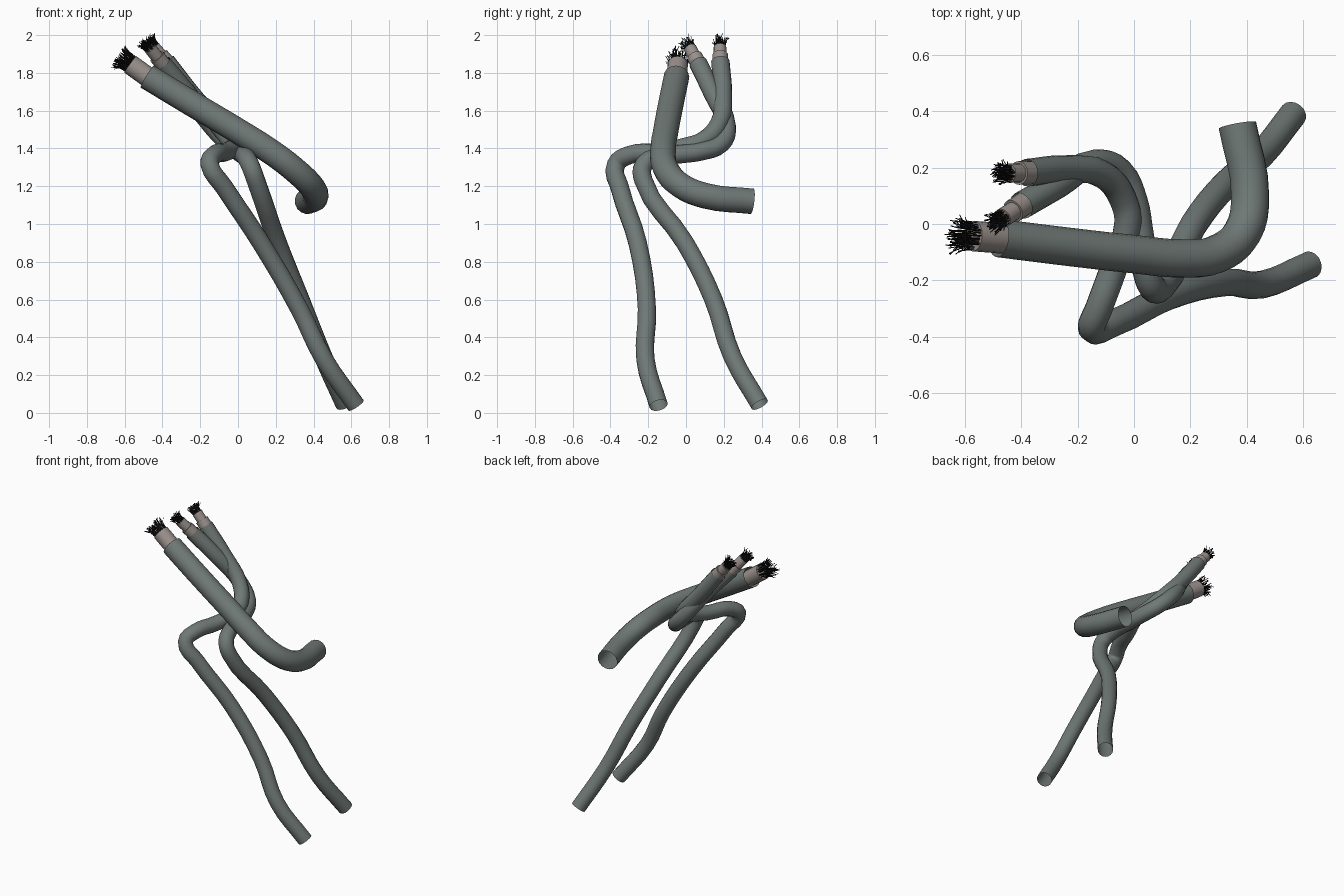
import bpy, math, random
from mathutils import Vector

if "Cube" in bpy.data.objects:
    bpy.data.objects.remove(bpy.data.objects["Cube"])

random.seed(4)


def material(name, rgb):
    m = bpy.data.materials.new(name)
    m.diffuse_color = (*rgb, 1)
    m.use_nodes = True
    m.node_tree.nodes["Principled BSDF"].inputs["Base Color"].default_value = m.diffuse_color
    return m


RUBBER = material("rubber", (0.16, 0.19, 0.18))
LINER = material("liner", (0.32, 0.28, 0.26))
WIRE = material("wire", (0.008, 0.008, 0.008))


def tube(name, paths, radius, mat, sides=16, steps=4, caps=False):
    """Sweep a round section along one or more smooth paths, as a mesh."""
    cu = bpy.data.curves.new(name, 'CURVE')
    cu.dimensions = '3D'
    cu.resolution_u = steps
    cu.bevel_depth = radius
    cu.bevel_resolution = (sides - 4) // 2
    cu.use_fill_caps = caps
    for pts in paths:
        sp = cu.splines.new('BEZIER')
        sp.bezier_points.add(len(pts) - 1)
        for bp, p in zip(sp.bezier_points, pts):
            bp.co = p
            bp.handle_left_type = bp.handle_right_type = 'AUTO'
    cu.materials.append(mat)
    ob = bpy.data.objects.new(name, cu)
    bpy.context.collection.objects.link(ob)
    bpy.ops.object.select_all(action='DESELECT')
    ob.select_set(True)
    bpy.context.view_layer.objects.active = ob
    bpy.ops.object.convert(target='MESH')
    bpy.ops.object.shade_smooth_by_angle(angle=math.radians(40))
    return ob


def frayed_wires(name, base, axis, radius, length, count):
    """Bundle of fine curling wires sticking out of the cut end."""
    u = axis.orthogonal().normalized()
    v = axis.cross(u)
    paths = []
    for _ in range(count):
        a, r = random.uniform(0, math.tau), radius * math.sqrt(random.random())
        off = (u * math.cos(a) + v * math.sin(a)) * r
        b = random.uniform(0, math.tau)
        curl = (u * math.cos(b) + v * math.sin(b)) * random.uniform(0, 0.022)
        h = length * random.uniform(0.65, 1.1)
        p = base + off
        paths.append([p - axis * 0.01, p + axis * h * 0.55 + off * 0.1,
                      p + axis * h + off * 0.3 + curl])
    tube(name, paths, 0.0018, WIRE, sides=4, steps=2)


def cable(name, path, radius, tip, layers, wires):
    """Sheath along path, stepped liner layers out to the tip, then wires."""
    tube(name + "_sheath", [path], radius, RUBBER)
    start, tip = Vector(path[0]), Vector(tip)
    axis = (tip - start).normalized()
    for i, (r, frac) in enumerate(layers):
        tube(f"{name}_liner_{i + 1}", [[start - axis * 0.02, start.lerp(tip, frac)]],
             r, LINER, steps=1, caps=True)
    frayed_wires(name + "_wires", tip, axis, layers[-1][0] * 0.9, *wires)


# Thick cable
cable("thick_cable",
      [(-0.48, -0.05, 1.78), (-0.24, -0.08, 1.635), (0.0, -0.107, 1.492),
       (0.17, -0.122, 1.385), (0.29, -0.108, 1.295), (0.385, -0.03, 1.205),
       (0.412, 0.10, 1.15), (0.367, 0.35, 1.12)],
      0.068, (-0.57, -0.043, 1.845), [(0.054, 1.0)], (0.075, 130))

# Thin cable looping out to the front
cable("front_cable",
      [(-0.38, 0.182, 1.86), (-0.24, 0.195, 1.68), (-0.11, 0.175, 1.53),
       (-0.04, 0.09, 1.44), (-0.022, 0.0, 1.41), (-0.07, -0.15, 1.38),
       (-0.125, -0.30, 1.365), (-0.15, -0.37, 1.315), (-0.07, -0.35, 1.19),
       (0.125, -0.255, 0.895), (0.325, -0.207, 0.55), (0.455, -0.215, 0.285),
       (0.625, -0.145, 0.04)],
      0.049, (-0.445, 0.18, 1.935), [(0.042, 0.45), (0.034, 1.0)], (0.055, 85))

# Thin cable bending behind and down to the back right
cable("back_cable",
      [(-0.40, 0.065, 1.85), (-0.27, 0.14, 1.695), (-0.14, 0.215, 1.52),
       (-0.05, 0.185, 1.425), (0.0, 0.08, 1.385), (0.02, -0.03, 1.37),
       (0.04, -0.15, 1.355), (0.065, -0.225, 1.31), (0.095, -0.225, 1.23),
       (0.21, -0.005, 0.90), (0.33, 0.145, 0.60), (0.45, 0.245, 0.30),
       (0.565, 0.39, 0.045)],
      0.049, (-0.465, 0.022, 1.93), [(0.042, 0.45), (0.034, 1.0)], (0.055, 85))
